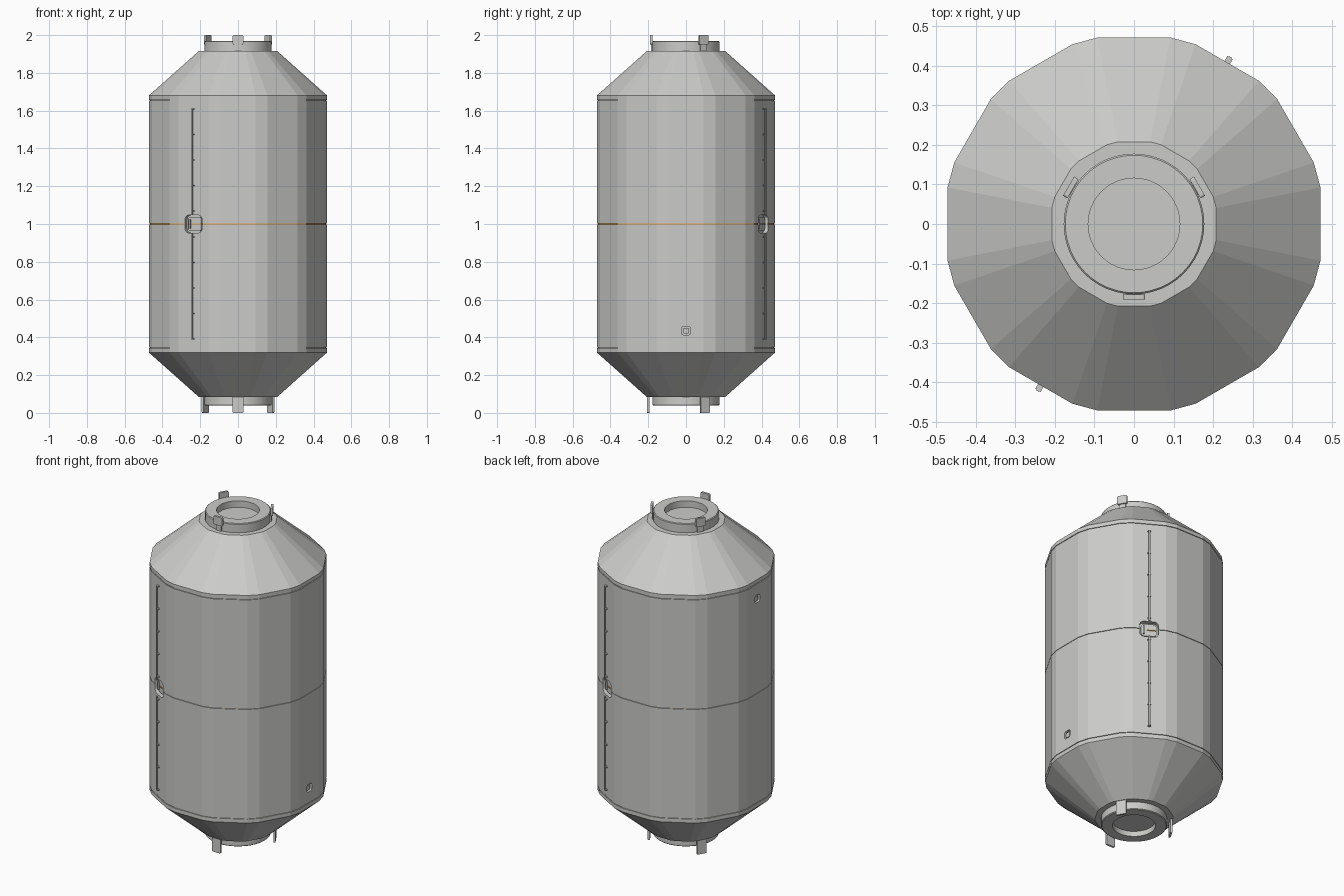
import bpy, bmesh
from math import radians, cos, sin, pi
from mathutils import Matrix, Vector

cube = bpy.data.objects.get("Cube")
if cube:
    bpy.data.objects.remove(cube)


def material(name, rgb):
    m = bpy.data.materials.new(name)
    m.use_nodes = True
    m.diffuse_color = (*rgb, 1)
    m.node_tree.nodes["Principled BSDF"].inputs["Base Color"].default_value = (*rgb, 1)
    return m


HULL = material("hull grey", (0.6, 0.6, 0.59))
ORANGE = material("seal orange", (0.8, 0.36, 0.06))


def finish(name, bm, mats, smooth=False):
    bmesh.ops.recalc_face_normals(bm, faces=bm.faces)
    me = bpy.data.meshes.new(name)
    bm.to_mesh(me)
    bm.free()
    for m in mats:
        me.materials.append(m)
    ob = bpy.data.objects.new(name, me)
    bpy.context.collection.objects.link(ob)
    if smooth:
        bpy.ops.object.select_all(action='DESELECT')
        ob.select_set(True)
        bpy.context.view_layer.objects.active = ob
        bpy.ops.object.shade_smooth_by_angle(angle=radians(30))
    return ob


def loft(name, profile, angles, mats, smooth=False):
    """Stack rings of (radius, z) and cap both ends."""
    bm = bmesh.new()
    rings = [[bm.verts.new((r * cos(a), r * sin(a), z)) for a in angles] for r, z in profile]
    n = len(angles)
    for a, b in zip(rings, rings[1:]):
        for i in range(n):
            j = (i + 1) % n
            bm.faces.new((a[i], a[j], b[j], b[i]))
    bm.faces.new(rings[0])
    bm.faces.new(rings[-1])
    return finish(name, bm, mats, smooth)


def block(name, angle, radius, z, depth, width, height, rounding=0, shift=0, mat=HULL):
    """Box on a side of the hull: depth is radial, width tangential."""
    bm = bmesh.new()
    bmesh.ops.create_cube(bm, size=1, matrix=Matrix.Diagonal((depth, width, height, 1)))
    if rounding:
        edges = [e for e in bm.edges if abs((e.verts[0].co - e.verts[1].co).x) > depth / 2]
        bmesh.ops.bevel(bm, geom=edges, offset=rounding, segments=4, profile=0.5, affect='EDGES')
    bm.transform(Matrix.Rotation(radians(angle), 4, 'Z') @ Matrix.Translation((radius, shift, z)))
    return finish(name, bm, [mat] if mat else [])


# Hull: twelve flats with narrow chamfer strips, grooves below the shoulders and at mid height
R, GROOVE = 0.481, 0.476
hull_angles = [radians(k * 30 + s * 11.1) for k in range(12) for s in (-1, 1)]
half = [(GROOVE, 1.0015), (R, 1.0015), (R, 1.653), (GROOVE, 1.653),
        (GROOVE, 1.657), (R, 1.657), (R, 1.68), (0.212, 1.915)]
profile = [(r, 2 - z) for r, z in reversed(half)] + half
hull = loft("hull", profile, hull_angles, [HULL, ORANGE])
for f in hull.data.polygons:
    if abs(f.center.z - 1) < 0.001:
        f.material_index = 1

# Recesses cut into the hull: two large at mid height, two small ports
FLAT = R * cos(radians(11.1))
cutters = [block("recess_cutter", a, FLAT, 1, 0.05, 0.105, 0.095, 0.025, mat=None) for a in (60, -120)]
cutters += [block("port_cutter", a, FLAT, z, 0.03, 0.045, 0.045, 0.01, mat=None)
            for a, z in ((0, 0.435), (180, 1.565))]
bpy.context.view_layer.objects.active = hull
for c in cutters:
    c.hide_render = True
    mod = hull.modifiers.new("cut", 'BOOLEAN')
    mod.object = c
    mod.solver = 'EXACT'
    bpy.ops.object.modifier_apply(modifier=mod.name)
    bpy.data.objects.remove(c)

# Small port covers
for side, a, z in (("left", 0, 0.435), ("right", 180, 1.565)):
    block(side + "_port_cover", a, FLAT - 0.011, z, 0.012, 0.03, 0.03, 0.006)

# Rails with standoffs and handles, on opposite flats
for side, a in (("back", 60), ("front", -120)):
    for part, s in (("upper", 1), ("lower", -1)):
        block(f"{side}_{part}_rail", a, 0.486, 1 + s * 0.329, 0.005, 0.009, 0.562)
        for i in range(5):
            block(f"{side}_{part}_standoff", a, 0.478, 1 + s * (0.068 + i * 0.135), 0.016, 0.016, 0.006)
    block(side + "_hatch", a, FLAT - 0.02, 1, 0.012, 0.085, 0.075, 0.018)
    block(side + "_hatch_seal", a, FLAT - 0.012, 1, 0.006, 0.05, 0.004, shift=0.015, mat=ORANGE)
    block(side + "_hatch_handle", a, FLAT - 0.01, 1, 0.01, 0.008, 0.05, shift=-0.028)

# Round docking collars with a shallow bore at each end
circle = [2 * pi * i / 48 for i in range(48)]
collar = [(0.178, 1.9), (0.178, 1.965), (0.174, 1.969), (0.116, 1.969), (0.116, 1.93)]
loft("top_collar", collar, circle, [HULL], True)
loft("bottom_collar", [(r, 2.008 - z if z > 1.93 else 2 - z) for r, z in collar], circle, [HULL], True)

# Three guide tabs at each end
for a in (-90, 30, 150):
    block("top_guide_tab", a, 0.185, 1.975, 0.013, 0.056, 0.05, 0.006)
    block("top_guide_stalk", a, 0.18, 1.935, 0.008, 0.036, 0.05)
    block("bottom_guide_tab", a, 0.2, 0.048, 0.011, 0.056, 0.096, 0.004)
